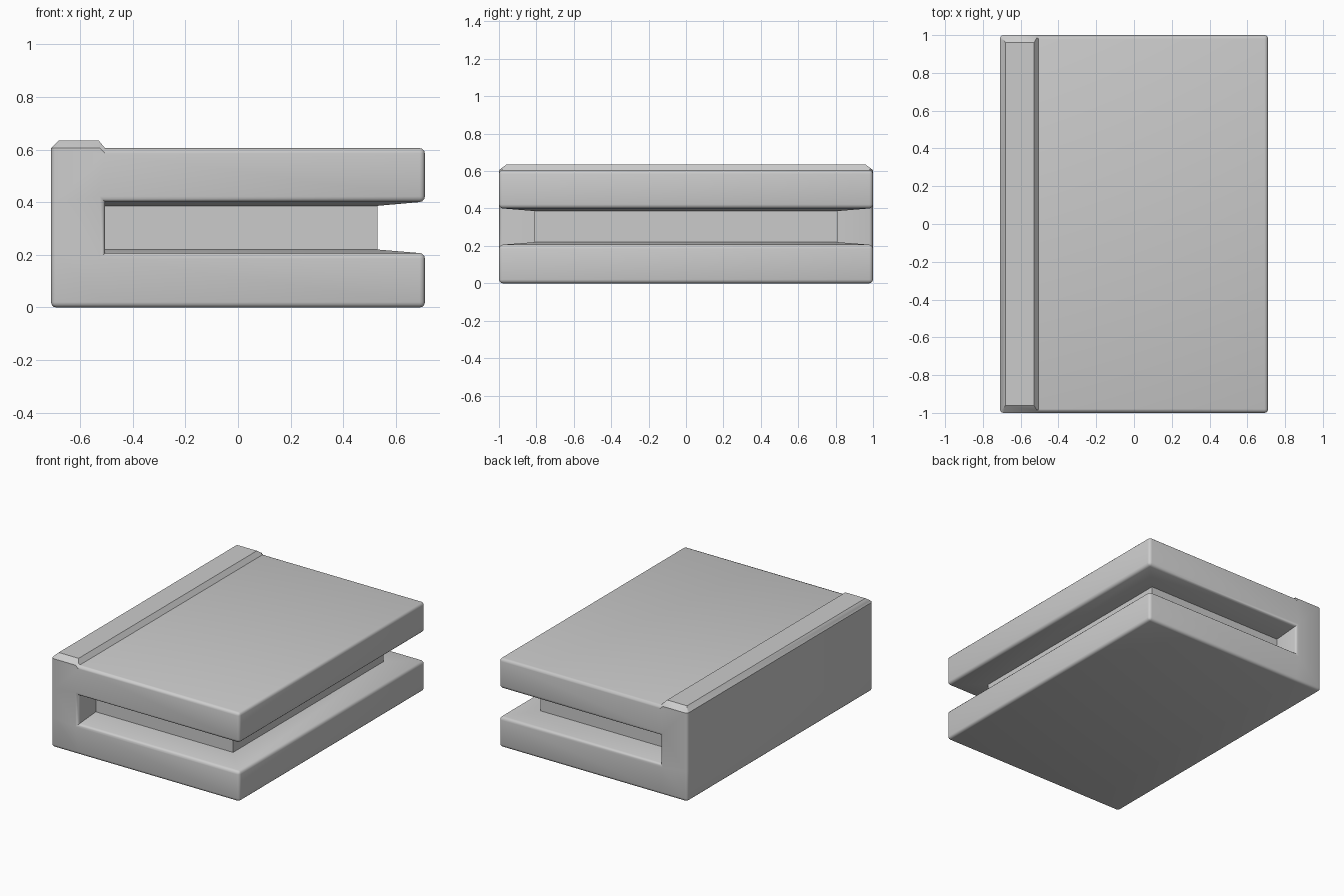
import bpy, bmesh

if "Cube" in bpy.data.objects:
    bpy.data.objects.remove(bpy.data.objects["Cube"])

HX, HY, H = 0.71, 1.0, 0.605      # half width, half depth, cover height
SPINE, LOW, HIGH = -0.505, 0.205, 0.402

bm = bmesh.new()
bmesh.ops.create_cube(bm, size=1)
for v in bm.verts:
    v.co = (v.co.x * 2 * HX, v.co.y * 2 * HY, (v.co.z + 0.5) * H)

# Cuts separating the spine, covers and page band
for co, no in (((SPINE, 0, 0), (1, 0, 0)), ((0, 0, LOW), (0, 0, 1)), ((0, 0, HIGH), (0, 0, 1))):
    bmesh.ops.bisect_plane(bm, geom=bm.verts[:] + bm.edges[:] + bm.faces[:], plane_co=co, plane_no=no)


def push_faces(faces, move):
    """Extrude a face region and reposition its new vertices."""
    out = bmesh.ops.extrude_face_region(bm, geom=faces)["geom"]
    for v in [g for g in out if isinstance(g, bmesh.types.BMVert)]:
        v.co = move(v.co)
    bmesh.ops.delete(bm, geom=[f for f in faces if f.is_valid], context='FACES')


# Pages sunk between the covers on three sides
band = [f for f in bm.faces
        if LOW < f.calc_center_median().z < HIGH and f.calc_center_median().x > SPINE]
push_faces(band, lambda c: (0.53 if c.x > 0 else SPINE, c.y * 0.81,
                            0.22 if c.z < 0.3 else 0.386))

# Raised ridge along the top of the spine
top = [f for f in bm.faces
       if f.calc_center_median().z > H - 0.001 and f.calc_center_median().x < SPINE]
push_faces(top, lambda c: (-0.68 if c.x < -0.6 else -0.53, c.y * 0.96, 0.635))

bmesh.ops.recalc_face_normals(bm, faces=bm.faces[:])


# Soft rounding of the cover and spine edges
def on_rim(v):
    return max(abs(v.co.x) / HX, abs(v.co.y) / HY) > 0.999


def ridge_base(v):
    return v.co.z > H - 0.001 and v.co.x < SPINE + 0.001


rim = [e for e in bm.edges
       if all(on_rim(v) for v in e.verts)
       and not all(ridge_base(v) for v in e.verts)
       and e.calc_face_angle(0) > 0.1]
bmesh.ops.bevel(bm, geom=rim, offset=0.02, segments=3, profile=0.5,
                affect='EDGES', clamp_overlap=True)

mesh = bpy.data.meshes.new("book")
bm.to_mesh(mesh)
bm.free()
book = bpy.data.objects.new("book", mesh)
bpy.context.collection.objects.link(book)
bpy.context.view_layer.objects.active = book
book.select_set(True)
bpy.ops.object.shade_smooth_by_angle(angle=0.6)
